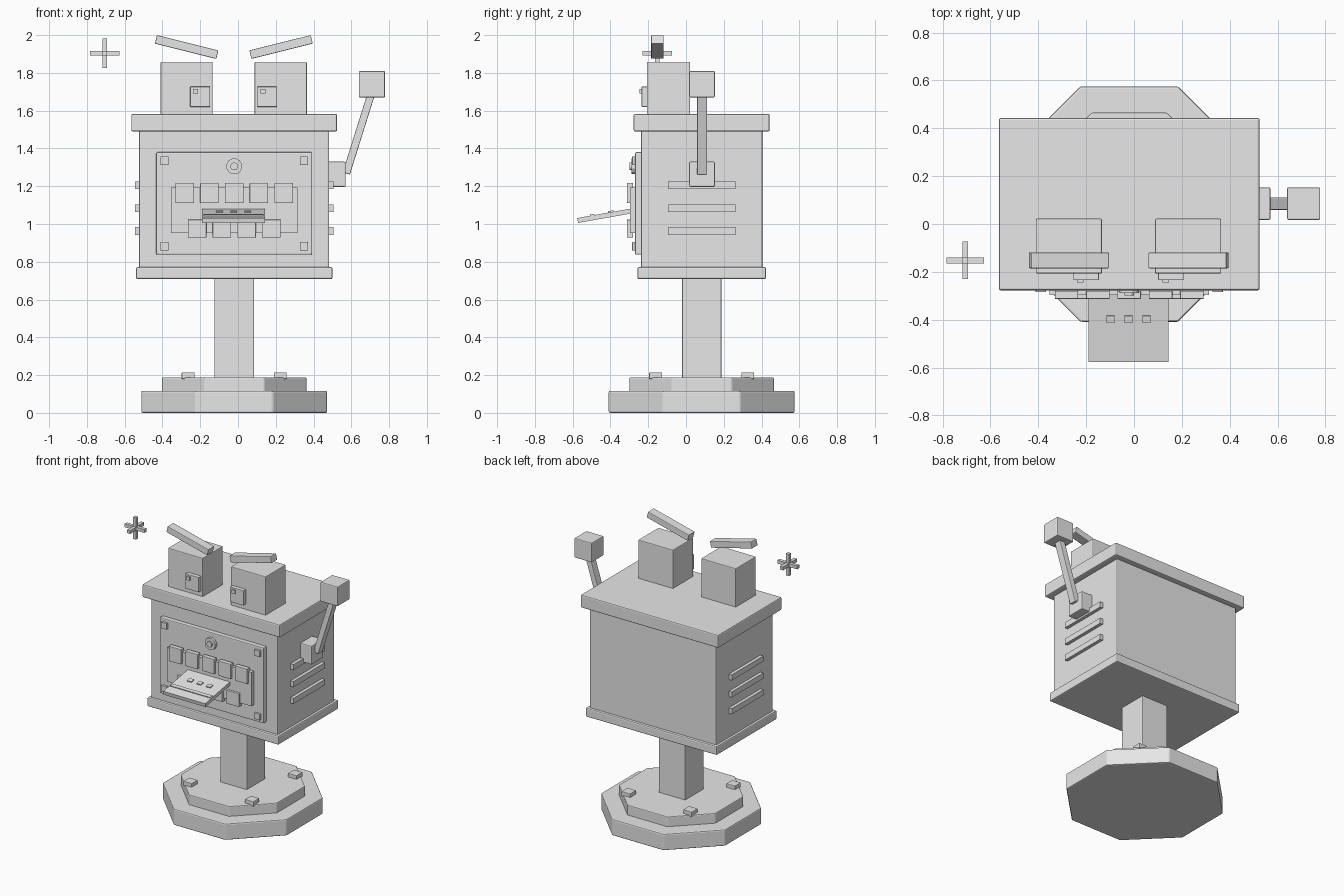
import bpy, bmesh, math
from mathutils import Matrix

if "Cube" in bpy.data.objects:
    bpy.data.objects.remove(bpy.data.objects["Cube"])

CX, CY = -0.02, 0.083   # centre axis of cabinet, post and base

grey = bpy.data.materials.new("plain_grey")
grey.diffuse_color = (0.8, 0.8, 0.8, 1)
grey.use_nodes = True
grey.node_tree.nodes["Principled BSDF"].inputs["Base Color"].default_value = grey.diffuse_color


def finish(name, bm, bevel):
    me = bpy.data.meshes.new(name)
    bm.to_mesh(me)
    bm.free()
    me.materials.append(grey)
    ob = bpy.data.objects.new(name, me)
    bpy.context.collection.objects.link(ob)
    if bevel:
        mod = ob.modifiers.new("bevel", 'BEVEL')
        mod.width = bevel
        mod.segments = 2
        mod.limit_method = 'ANGLE'
    return ob


def box(name, x, y, z, bevel=0.0):
    """Box from (min, max) ranges."""
    bm = bmesh.new()
    size = [b - a for a, b in (x, y, z)]
    mid = [(a + b) / 2 for a, b in (x, y, z)]
    bmesh.ops.create_cube(bm, size=1, matrix=Matrix.Translation(mid) @ Matrix.Diagonal((*size, 1)))
    return finish(name, bm, bevel)


def tilted(name, centre, size, angle, axis, offset=(0, 0, 0), bevel=0.0):
    """Box turned about one axis, with an offset in its own frame."""
    bm = bmesh.new()
    m = (Matrix.Translation(centre) @ Matrix.Rotation(math.radians(angle), 4, axis)
         @ Matrix.Translation(offset) @ Matrix.Diagonal((*size, 1)))
    bmesh.ops.create_cube(bm, size=1, matrix=m)
    return finish(name, bm, bevel)


def prism(name, sides, apothem, depth, matrix, bevel=0.0):
    bm = bmesh.new()
    r = apothem / math.cos(math.pi / sides)
    bmesh.ops.create_cone(bm, cap_ends=True, segments=sides, radius1=r, radius2=r, depth=depth,
                          matrix=matrix @ Matrix.Rotation(math.pi / sides, 4, 'Z'))
    return finish(name, bm, bevel)


def around(c, half):
    return (c - half, c + half)


# Octagonal stepped base with four bolts
prism("base_lower", 8, 0.492, 0.117, Matrix.Translation((CX, CY, 0.0585)), 0.008)
prism("base_upper", 8, 0.382, 0.078, Matrix.Translation((CX, CY, 0.149)), 0.006)
for sx in (-1, 1):
    for sy in (-1, 1):
        box("base_bolt", around(CX + sx * 0.244, 0.034), around(CY + sy * 0.244, 0.034), (0.18, 0.214), 0.003)

# Post and cabinet
box("post", around(CX, 0.105), around(CY, 0.104), (0.18, 0.72), 0.005)
box("cabinet", around(CX, 0.503), around(CY, 0.322), (0.72, 1.54), 0.008)
box("bottom_trim", around(CX, 0.52), around(CY, 0.34), (0.708, 0.772), 0.008)
box("lid", around(CX, 0.545), around(CY, 0.36), (1.49, 1.583), 0.008)

# Side vents
for s in (-1, 1):
    for z in (0.963, 1.083, 1.205):
        box("side_vent", around(CX + s * 0.512, 0.014), around(CY, 0.178), around(z, 0.02))

# Front panel with corner bolts and round badge
box("front_panel", around(CX, 0.413), (-0.27, -0.23), (0.838, 1.38), 0.006)
for s in (-1, 1):
    for z in (0.882, 1.335):
        box("panel_bolt", around(CX + s * 0.369, 0.022), (-0.285, -0.265), around(z, 0.022), 0.002)
face = Matrix.Rotation(math.pi / 2, 4, 'X')
prism("badge_rim", 12, 0.041, 0.03, Matrix.Translation((CX, -0.274, 1.305)) @ face)
prism("badge_centre", 12, 0.02, 0.04, Matrix.Translation((CX, -0.278, 1.305)) @ face)

# Mouth with two rows of teeth
box("mouth", around(CX, 0.334), (-0.297, -0.262), (0.952, 1.194))
for i in range(5):
    box("upper_tooth", around(CX + (i - 2) * 0.131, 0.049), (-0.313, -0.28), (1.11, 1.217), 0.003)
for i in range(4):
    box("lower_tooth", around(CX + (i - 1.5) * 0.131, 0.049), (-0.313, -0.28), (0.928, 1.023), 0.003)

# Sloping tongue with a cross stripe and three dots
tongue = (CX - 0.003, -0.43, 1.044)
tilted("tongue", tongue, (0.333, 0.292, 0.026), 10, 'X')
tilted("tongue_stripe", tongue, (0.318, 0.025, 0.009), 10, 'X', (0, -0.065, 0.0145))
for dx in (-0.075, 0, 0.075):
    tilted("tongue_dot", tongue, (0.035, 0.03, 0.009), 10, 'X', (dx, 0.035, 0.0155))

# Eye blocks with pupils, glints and slanted brows
for x, px, gx, bx, s in ((-0.272, -0.2, -0.225, -0.272, 1), (0.226, 0.154, 0.133, 0.228, -1)):
    box("eye_block", around(x, 0.138), (-0.207, 0.022), (1.575, 1.858), 0.005)
    box("pupil", around(px, 0.053), (-0.235, -0.2), (1.62, 1.727), 0.003)
    box("eye_glint", around(gx, 0.013), (-0.245, -0.23), (1.69, 1.716))
    tilted("brow", (bx, -0.152, 1.937), (0.335, 0.066, 0.046), 14 * s, 'Y', bevel=0.004)

# Side lever
box("lever_hub", (0.475, 0.57), around(0.085, 0.068), (1.197, 1.33), 0.006)
tilted("lever_arm", (0.642, 0.085, 1.487), (0.04, 0.053, 0.46), 17.4, 'Y', bevel=0.004)
box("lever_knob", (0.64, 0.778), around(0.085, 0.068), (1.67, 1.81), 0.006)

# Floating sparkle made of three crossed bars
for k in range(3):
    h = [0.012] * 3
    h[k] = 0.078
    box("sparkle_bar", around(-0.705, h[0]), around(-0.152, h[1]), around(1.903, h[2]))
